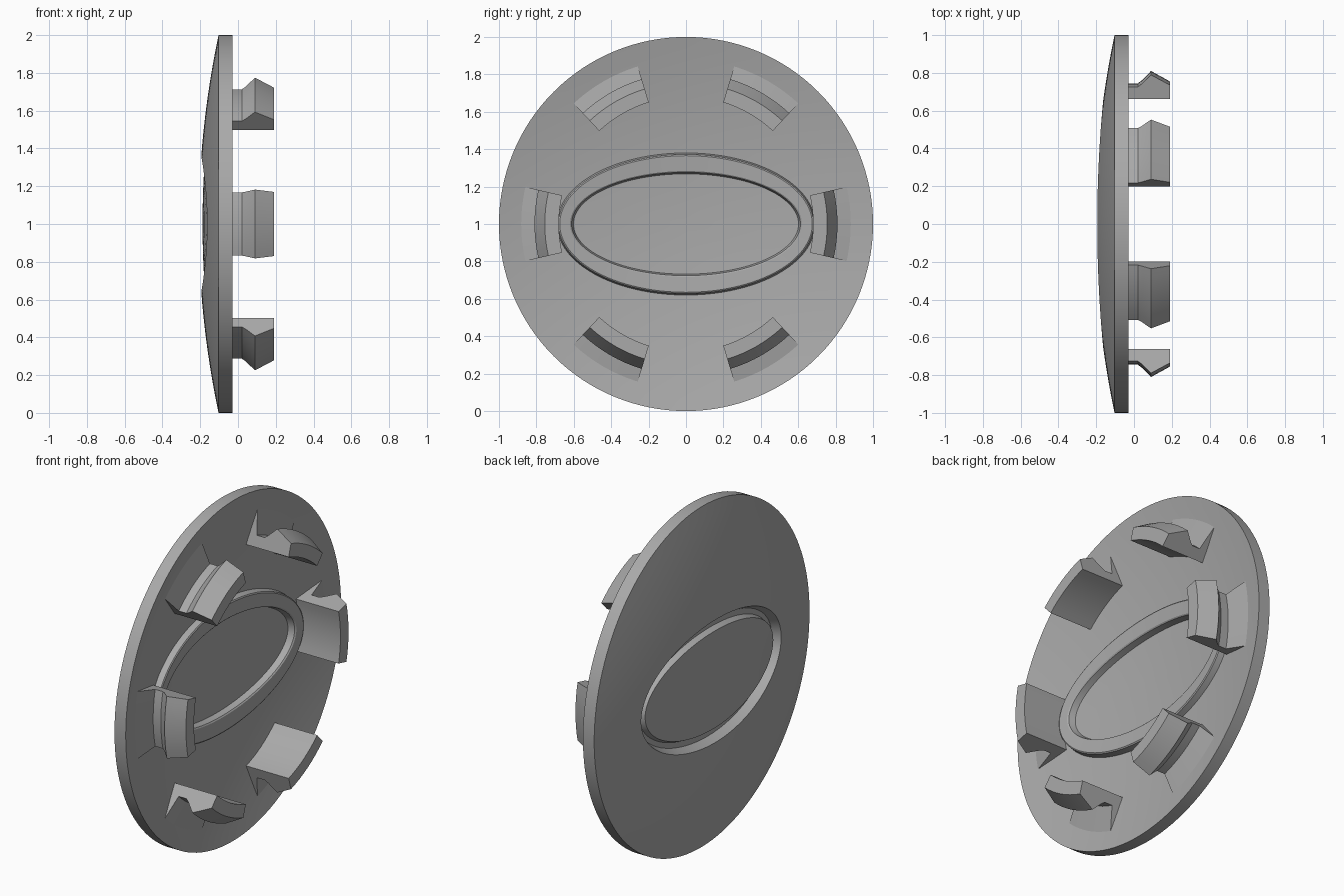
import bpy, bmesh
from math import sin, cos, pi, radians

if "Cube" in bpy.data.objects:
    bpy.data.objects.remove(bpy.data.objects["Cube"])

grey = bpy.data.materials.new("satin_grey")
grey.use_nodes = True
COLOUR = (0.4, 0.4, 0.4, 1)
grey.diffuse_color = COLOUR
grey.node_tree.nodes["Principled BSDF"].inputs["Base Color"].default_value = COLOUR

SEGMENTS = 128
SAG = 0.105


def finish(bm, name, angle=25):
    bmesh.ops.recalc_face_normals(bm, faces=bm.faces)
    mesh = bpy.data.meshes.new(name)
    bm.to_mesh(mesh)
    bm.free()
    mesh.materials.append(grey)
    ob = bpy.data.objects.new(name, mesh)
    bpy.context.collection.objects.link(ob)
    bpy.ops.object.select_all(action='DESELECT')
    ob.select_set(True)
    bpy.context.view_layer.objects.active = ob
    bpy.ops.object.shade_smooth_by_angle(angle=radians(angle))
    return ob


def ring(bm, base, ry, rz, lift):
    """Elliptical loop lying on the dome, raised along x by lift."""
    verts = []
    for i in range(SEGMENTS):
        a = 2 * pi * i / SEGMENTS
        y, z = ry * cos(a), rz * sin(a)
        x = base - SAG * (1 - y * y - z * z) + lift
        verts.append(bm.verts.new((x, y, z + 1)))
    return verts


def bridge(bm, a, b):
    for i in range(SEGMENTS):
        j = (i + 1) % SEGMENTS
        bm.faces.new((a[i], a[j], b[j], b[i]))


def skin(bm, base, steps):
    """Dome skin from the rim to the oval, through its steps, to the centre."""
    ey, ez, _ = steps[0]
    profile = [(1 + (ey - 1) * t / 10, 1 + (ez - 1) * t / 10, 0) for t in range(10)]
    cy, cz, lift = steps[-1]
    profile += steps + [(cy * k, cz * k, lift) for k in (0.75, 0.5, 0.25, 0.05)]
    loops = [ring(bm, base, *p) for p in profile]
    for a, b in zip(loops, loops[1:]):
        bridge(bm, a, b)
    bm.faces.new(loops[-1])
    return loops[0]


# Domed disc: oval groove on the outside, matching raised band on the inside
bm = bmesh.new()
outer = skin(bm, -0.103, [(0.65, 0.36, 0), (0.63, 0.335, 0.05),
                          (0.605, 0.3, 0.05), (0.595, 0.285, 0.02)])
inner = skin(bm, -0.03, [(0.69, 0.38, 0), (0.682, 0.372, 0.035), (0.675, 0.365, 0.04),
                         (0.62, 0.283, 0.04), (0.612, 0.276, 0.035), (0.602, 0.268, 0)])
bridge(bm, outer, inner)
finish(bm, "domed_disc")

# Six snap clips, each a hooked profile swept along a short arc
PROFILE = [(-0.11, 0.68), (0.19, 0.68), (0.19, 0.755), (0.09, 0.81), (0.04, 0.76),
           (0.02, 0.745), (-0.03, 0.745), (-0.055, 0.89)]
ARC_STEPS = 8
for n in range(6):
    bm = bmesh.new()
    sections = []
    for s in range(ARC_STEPS + 1):
        a = radians(60 * n - 13 + 26 * s / ARC_STEPS)
        sections.append([bm.verts.new((x, r * cos(a), r * sin(a) + 1)) for x, r in PROFILE])
    for a, b in zip(sections, sections[1:]):
        for i in range(len(PROFILE)):
            j = (i + 1) % len(PROFILE)
            bm.faces.new((a[i], a[j], b[j], b[i]))
    bm.faces.new(sections[0])
    bm.faces.new(sections[-1])
    finish(bm, f"snap_clip_{n + 1}", 20)
